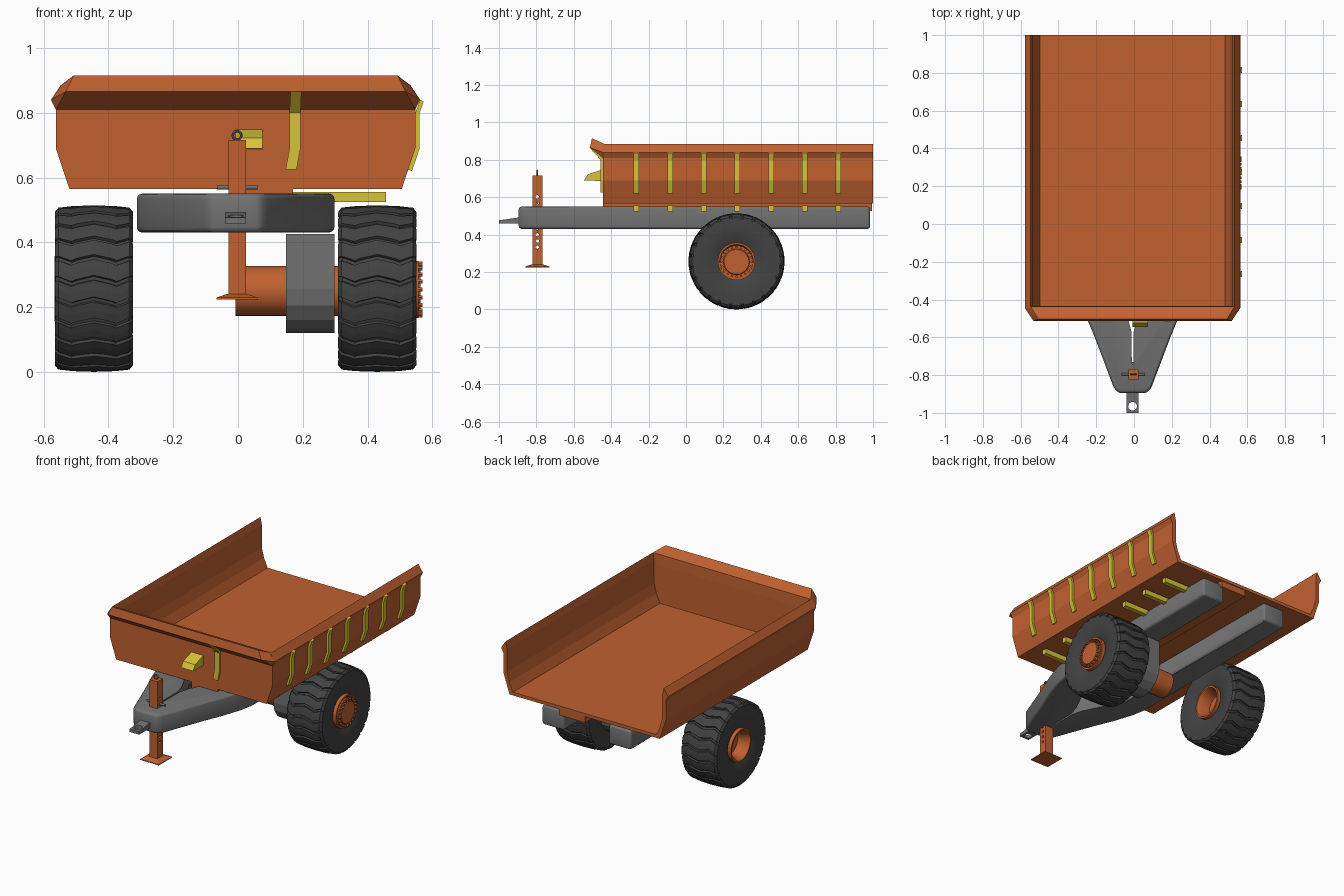
import bpy, bmesh
from math import sin, cos, pi
from mathutils import Matrix, Vector

if "Cube" in bpy.data.objects:
    bpy.data.objects.remove(bpy.data.objects["Cube"])

CX = -0.0075                      # symmetry plane of the trailer
AY, AZ, R = 0.27, 0.257, 0.257    # wheel centre and radius


def mat(name, r, g, b):
    m = bpy.data.materials.new(name)
    m.diffuse_color = (r, g, b, 1)
    m.use_nodes = True
    m.node_tree.nodes["Principled BSDF"].inputs["Base Color"].default_value = m.diffuse_color
    return m


ORANGE = mat("orange_paint", 0.53, 0.12, 0.03)
YELLOW = mat("yellow_paint", 0.68, 0.55, 0.04)
RUBBER = mat("rubber", 0.055, 0.055, 0.055)
GREY = mat("grey_paint", 0.17, 0.17, 0.17)


def finish(name, bm, m, smooth=None):
    bmesh.ops.recalc_face_normals(bm, faces=bm.faces)
    me = bpy.data.meshes.new(name)
    bm.to_mesh(me)
    bm.free()
    ob = bpy.data.objects.new(name, me)
    bpy.context.collection.objects.link(ob)
    if m:
        me.materials.append(m)
    if smooth:
        bpy.ops.object.select_all(action='DESELECT')
        ob.select_set(True)
        bpy.context.view_layer.objects.active = ob
        bpy.ops.object.shade_smooth_by_angle(angle=smooth)
    return ob


def prism(name, pts, axis, a, b, m, bevel=0, keep=None, smooth=None):
    """Extrude a 2D outline along x, y or z from a to b; round the sharp edges that pass keep()."""
    place = {'x': lambda p, t: (t, *p), 'y': lambda p, t: (p[0], t, p[1]),
             'z': lambda p, t: (*p, t)}[axis]
    bm = bmesh.new()
    f = bm.faces.new([bm.verts.new(place(p, a)) for p in pts])
    ext = bmesh.ops.extrude_face_region(bm, geom=[f])['geom']
    move = Vector(place((0, 0), b - a))
    bmesh.ops.translate(bm, vec=move, verts=[v for v in ext if isinstance(v, bmesh.types.BMVert)])
    if bevel:
        bmesh.ops.recalc_face_normals(bm, faces=bm.faces)
        edges = [e for e in bm.edges if e.calc_face_angle(0) > 0.5 and all(keep(v.co) for v in e.verts)]
        bmesh.ops.bevel(bm, geom=edges, offset=bevel, segments=3, profile=0.5, affect='EDGES')
    return finish(name, bm, m, smooth)


def box(name, x, y, z, m):
    return prism(name, [(x[0], y[0]), (x[1], y[0]), (x[1], y[1]), (x[0], y[1])], 'z', *z, m)


def hull(name, pts, m):
    bm = bmesh.new()
    for p in pts:
        bm.verts.new(p)
    bmesh.ops.convex_hull(bm, input=bm.verts)
    bmesh.ops.dissolve_limit(bm, angle_limit=0.02, verts=bm.verts, edges=bm.edges)
    return finish(name, bm, m)


def lathe(name, prof, seg, m, x0, sign=1, smooth=0.6, z0=AZ):
    """Revolve (offset, radius) points round the wheel axis."""
    bm = bmesh.new()
    rings = [[bm.verts.new((x0 + sign * u, AY + r * cos(2 * pi * i / seg), z0 + r * sin(2 * pi * i / seg)))
              for i in range(seg)] for u, r in prof]
    for p, q in zip(rings, rings[1:]):
        for i in range(seg):
            j = (i + 1) % seg
            bm.faces.new((p[i], p[j], q[j], q[i]))
    bmesh.ops.remove_doubles(bm, verts=bm.verts, dist=1e-5)
    return finish(name, bm, m, smooth)


def rod(bm, p, r, depth, axis, seg=16):
    rot = Matrix.Rotation(pi / 2, 4, 'Y') if axis == 'x' else Matrix()
    bmesh.ops.create_cone(bm, cap_ends=True, segments=seg, radius1=r, radius2=r, depth=depth,
                          matrix=Matrix.Translation(p) @ rot)


def mirrored(half):
    return [(CX + x, y) for x, y in half] + [(CX - x, y) for x, y in reversed(half) if x > 1e-6]


# Tipping body: U-shaped section, front wall, front lip
section = [(0.0, 0.565), (0.513, 0.565), (0.555, 0.69), (0.555, 0.81), (0.57, 0.84), (0.54, 0.885),
           (0.53, 0.84), (0.53, 0.70), (0.515, 0.64), (0.49, 0.585)]
prism("tub_body", mirrored(section), 'y', -0.445, 1.0, ORANGE)
prism("tub_front_wall", mirrored([(0.513, 0.565), (0.555, 0.69), (0.555, 0.82)]), 'y', -0.445, -0.435, ORANGE)
hull("tub_front_lip", [(CX + s * x, y, z) for s in (-1, 1) for x, y, z in (
    (0.555, -0.445, 0.81), (0.57, -0.445, 0.84), (0.54, -0.437, 0.885), (0.525, -0.513, 0.865),
    (0.5, -0.503, 0.915), (0.545, -0.435, 0.82))], ORANGE)
box("tub_spine", (CX, 0.17), (-0.445, 0.995), (0.525, 0.57), ORANGE)

# Ribs on the right side and under the floor
side_rib = [(0.548, 0.80), (0.562, 0.84), (0.573, 0.835), (0.561, 0.80), (0.561, 0.69), (0.537, 0.62),
            (0.522, 0.625), (0.545, 0.69)]
for i in range(7):
    y = -0.265 + 0.18 * i
    prism(f"side_rib_{i}", side_rib, 'y', y - 0.015, y + 0.015, YELLOW)
    box(f"floor_rib_{i}", (0.165, 0.457), (y - 0.015, y + 0.015), (0.524, 0.556), YELLOW)

# Front rib, bent in two planes, and front bracket
bm = bmesh.new()
rings = []
for x, y, z in ((0.147, -0.445, 0.625), (0.159, -0.445, 0.69), (0.159, -0.445, 0.80), (0.162, -0.505, 0.865)):
    rings.append([bm.verts.new(p) for p in ((x, y - 0.012, z), (x + 0.034, y - 0.012, z),
                                            (x + 0.034, y + 0.005, z), (x, y + 0.005, z))])
for p, q in zip(rings, rings[1:]):
    for i in range(4):
        bm.faces.new((p[i], p[i - 1], q[i - 1], q[i]))
bm.faces.new(rings[0])
bm.faces.new(rings[-1])
finish("front_rib", bm, YELLOW)
prism("front_bracket", [(-0.44, 0.75), (-0.525, 0.722), (-0.545, 0.69), (-0.44, 0.686)], 'x', CX, 0.075, YELLOW)

# Chassis: two rails meeting in a drawbar, outer edges rounded
frame = [(0.0, -0.895), (0.075, -0.895), (0.1, -0.865), (0.2, -0.6), (0.25, -0.48), (0.29, -0.36), (0.305, -0.28),
         (0.305, 0.985), (0.15, 0.985), (0.15, -0.25), (0.025, -0.5), (0.006, -0.57), (0.004, -0.74), (0.0, -0.74)]
outline = [(CX + x, y) for x, y in frame[1:]] + [(CX - x, y) for x, y in reversed(frame[1:-1])]
prism("chassis_frame", outline, 'z', 0.43, 0.55, GREY, bevel=0.017,
      keep=lambda c: abs(c.x - CX) > 0.05, smooth=0.5)

# Hitch tongue with pin hole
tongue = prism("hitch_tongue", [(-1.0, 0.458), (-0.87, 0.458), (-0.87, 0.495), (-1.0, 0.476)], 'x',
               CX - 0.032, CX + 0.032, GREY)

# Jack: drilled square post, foot, pin and ring
JY, JX = -0.795, -0.003
post = box("jack_post", (JX - 0.027, JX + 0.027), (JY - 0.027, JY + 0.027), (0.232, 0.716), ORANGE)
hull("jack_foot", [(JX + a * w, JY + b * w, z) for a in (-1, 1) for b in (-1, 1)
                   for w, z in ((0.064, 0.224), (0.064, 0.229), (0.03, 0.241))], ORANGE)
bm = bmesh.new()
rod(bm, (JX, JY, 0.57), 0.007, 0.125, 'x')
finish("jack_pin", bm, GREY, smooth=0.6)
bpy.ops.mesh.primitive_torus_add(location=(JX, JY, 0.73), rotation=(pi / 2, 0, 0), major_radius=0.013,
                                 minor_radius=0.004, major_segments=20, minor_segments=8)
bpy.context.object.name = "jack_ring"
bpy.context.object.data.materials.append(GREY)

# Hole cutter shared by post and tongue
bm = bmesh.new()
for i in range(9):
    rod(bm, (JX, JY, 0.332 + 0.0338 * i), 0.009, 0.1, 'x')
rod(bm, (CX, -0.965, 0.47), 0.023, 0.2, 'z', 24)
cutter = finish("hole_cutter", bm, None)
cutter.hide_render = True
cutter.hide_set(True)
for ob in (post, tongue):
    mod = ob.modifiers.new("holes", 'BOOLEAN')
    mod.object, mod.operation, mod.solver = cutter, 'DIFFERENCE', 'EXACT'

# Half axle and rounded axle hanger
lathe("axle", [(0, 0), (0, 0.077), (0.38, 0.077), (0.38, 0)], 32, ORANGE, CX, z0=0.25)
arc = [(AY + 0.137 * cos(pi + pi * i / 8), AZ + 0.137 * sin(pi + pi * i / 8)) for i in range(9)]
prism("axle_hanger", [(AY - 0.137, 0.425)] + arc + [(AY + 0.137, 0.425)], 'x', 0.148, 0.298, GREY)

# Wheels: carcass, chevron lugs, dished rim
tyre = [(0.098, 0.098), (0.108, 0.12), (0.117, 0.16), (0.120, 0.2), (0.119, 0.232), (0.108, 0.243), (0.0, 0.248)]
tyre += [(-u, r) for u, r in reversed(tyre[:-1])]
lug = [(0.120, 0.226, 0.0), (0.1205, 0.237, 0.0), (0.110, 0.250, 0.01), (0.07, 0.2545, 0.075),
       (0.055, 0.2555, 0.05), (0.0, R, 0.0)]
lug += [(-u, r, s) for u, r, s in reversed(lug[:-1])]
N = 24
for side, sign in (("left", -1), ("right", 1)):
    x0 = CX + sign * 0.4375
    lathe(f"{side}_tyre", tyre, 64, RUBBER, x0, sign)
    bm = bmesh.new()
    for k in range(N):
        rows = []
        for u, r, s in lug:
            row = []
            for da, dr in ((-0.116, -0.014), (-0.1, 0), (0, 0), (0.1, 0), (0.116, -0.014)):
                a = 2 * pi * k / N + s + da
                uu = u * (0.95 if dr else 1)
                row.append(bm.verts.new((x0 + sign * uu, AY + (r + dr) * cos(a), AZ + (r + dr) * sin(a))))
            rows.append(row)
        for p, q in zip(rows, rows[1:]):
            for i in range(4):
                bm.faces.new((p[i], p[i + 1], q[i + 1], q[i]))
    finish(f"{side}_tread", bm, RUBBER)
    lathe(f"{side}_rim", [(-0.09, 0.1), (-0.121, 0.1), (-0.121, 0.09), (-0.095, 0.077), (-0.04, 0.072), (-0.04, 0),
                          (0.05, 0), (0.05, 0.068), (0.095, 0.075), (0.121, 0.09), (0.121, 0.1), (0.09, 0.1)],
          48, ORANGE, x0, sign, 0.5)

# Hub cover with bolt circle on the right wheel
lathe("wheel_hub", [(0.05, 0), (0.05, 0.074), (0.118, 0.074), (0.118, 0.088), (0.127, 0.088), (0.127, 0.07),
                    (0.134, 0.066), (0.134, 0)], 48, ORANGE, CX + 0.4375, 1, 0.5, z0=0.254)
bm = bmesh.new()
for i in range(20):
    a = 2 * pi * i / 20
    rod(bm, (0.56, AY + 0.08 * cos(a), 0.254 + 0.08 * sin(a)), 0.007, 0.018, 'x', 6)
finish("hub_bolts", bm, ORANGE)
